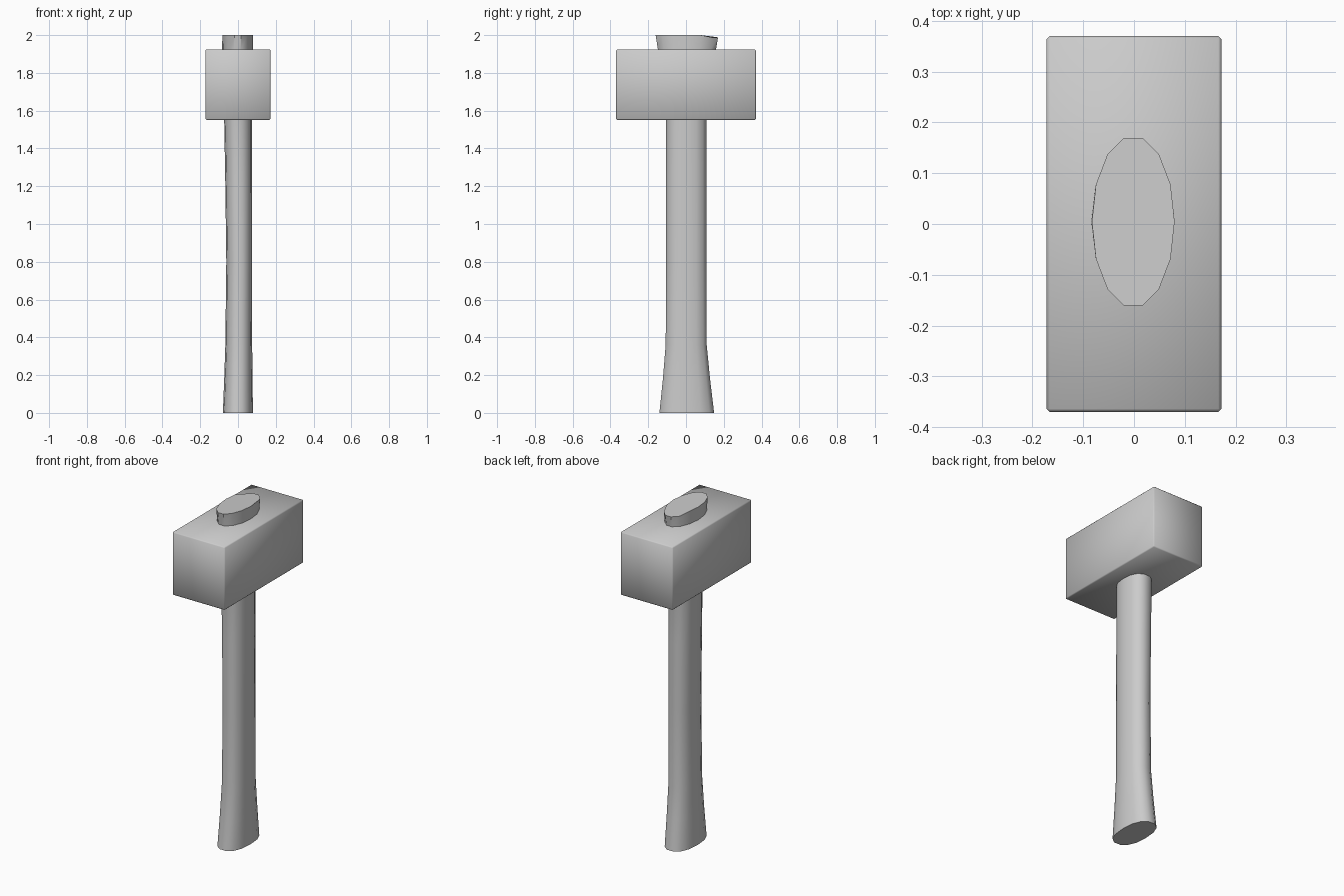
import bpy, bmesh, math

if "Cube" in bpy.data.objects:
    bpy.data.objects.remove(bpy.data.objects["Cube"])

SIDES = 14


def finish(bm, name, angle):
    bmesh.ops.recalc_face_normals(bm, faces=bm.faces)
    mesh = bpy.data.meshes.new(name)
    bm.to_mesh(mesh)
    bm.free()
    ob = bpy.data.objects.new(name, mesh)
    bpy.context.collection.objects.link(ob)
    bpy.ops.object.select_all(action='DESELECT')
    ob.select_set(True)
    bpy.context.view_layer.objects.active = ob
    bpy.ops.object.shade_smooth_by_angle(angle=math.radians(angle))
    return ob


def spow(v, e):
    return math.copysign(abs(v) ** e, v)


def loft(name, sections):
    """Rounded oval rings: z, x min, x max, y min, y max, squareness exponent."""
    bm = bmesh.new()
    rings = []
    for z, x0, x1, y0, y1, e in sections:
        ring = []
        for i in range(SIDES):
            a = 2 * math.pi * (i + 0.5) / SIDES
            s, c = spow(math.sin(a), e), spow(math.cos(a), e)
            ring.append(bm.verts.new(((x0 + x1) / 2 + (x1 - x0) / 2 * s,
                                      (y0 + y1) / 2 - (y1 - y0) / 2 * c, z)))
        rings.append(ring)
    for lo, hi in zip(rings, rings[1:]):
        for i in range(SIDES):
            j = (i + 1) % SIDES
            bm.faces.new((lo[i], lo[j], hi[j], hi[i]))
    bm.faces.new(rings[0])
    # worn rear edge on the top end
    for v in rings[-1]:
        if v.co.y > 0.12:
            v.co.z -= 0.012
    bm.faces.new(rings[-1])
    return finish(bm, name, 40)


# Head: block with a very fine edge bevel
bm = bmesh.new()
bmesh.ops.create_cube(bm, size=1)
for v in bm.verts:
    v.co.x *= 0.344
    v.co.y *= 0.74
    v.co.z = 1.738 + v.co.z * 0.374
bmesh.ops.bevel(bm, geom=bm.edges[:], offset=0.006, segments=1, affect='EDGES')
finish(bm, "hammer_head", 50)

# Handle: flared grip, slim shaft, wedge end poking through the head
loft("handle", [
    (0.00, -0.080, 0.079, -0.144, 0.152, 0.85),
    (0.18, -0.073, 0.077, -0.125, 0.130, 0.85),
    (0.36, -0.067, 0.075, -0.110, 0.112, 0.85),
    (0.80, -0.062, 0.075, -0.107, 0.110, 0.85),
    (1.20, -0.067, 0.075, -0.107, 0.110, 0.85),
    (1.545, -0.073, 0.075, -0.107, 0.110, 0.85),
    (1.60, -0.075, 0.075, -0.115, 0.120, 0.9),
    (1.92, -0.084, 0.080, -0.152, 0.162, 1.0),
    (2.00, -0.083, 0.080, -0.165, 0.174, 1.0),
])
